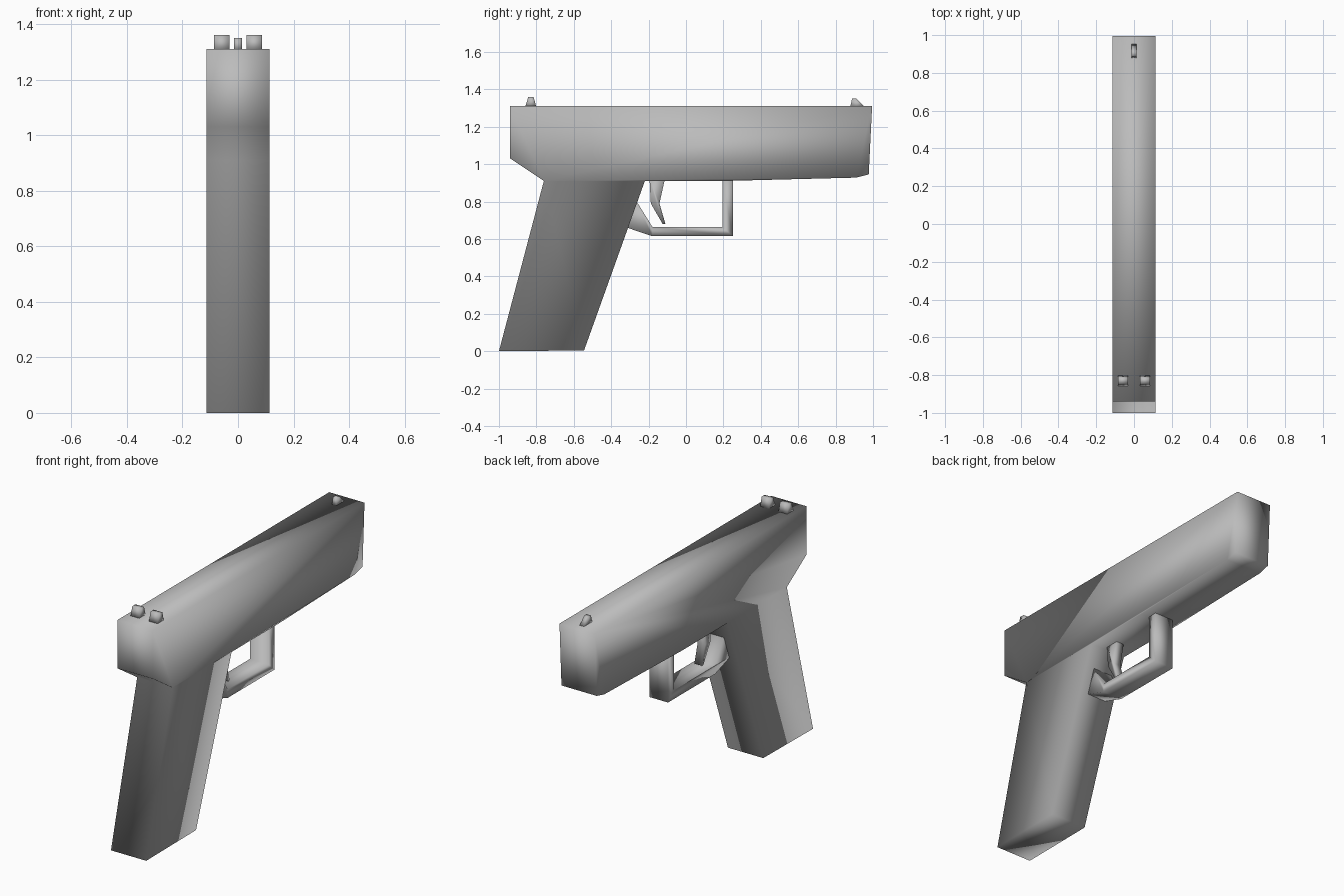
import bpy

cube = bpy.data.objects.get("Cube")
if cube:
    bpy.data.objects.remove(cube, do_unlink=True)

# One grey finish for the whole model
grey = bpy.data.materials.new("matte_grey")
grey.use_nodes = True
colour = (0.5, 0.5, 0.5, 1)
grey.diffuse_color = colour
grey.node_tree.nodes["Principled BSDF"].inputs["Base Color"].default_value = colour


def extrude_profile(name, profile, x0, x1):
    """Extrude a clockwise (y, z) side profile from x0 to x1, softly shaded."""
    n = len(profile)
    verts = [(x, y, z) for x in (x0, x1) for y, z in profile]
    faces = [tuple(range(n)), tuple(reversed(range(n, 2 * n)))]
    for i in range(n):
        j = (i + 1) % n
        faces.append((j, i, i + n, j + n))
    mesh = bpy.data.meshes.new(name)
    mesh.from_pydata(verts, [], faces)
    mesh.materials.append(grey)
    mesh.shade_smooth()
    obj = bpy.data.objects.new(name, mesh)
    bpy.context.collection.objects.link(obj)
    return obj


# Slide and grip share one continuous shell
body = [(-0.94, 1.31), (0.995, 1.31), (0.977, 0.945), (0.91, 0.928),
        (0.2, 0.91), (-0.22, 0.91), (-0.545, 0.004), (-1, 0),
        (-0.76, 0.91), (-0.94, 1.03)]
extrude_profile("slide_and_grip", body, -0.113, 0.113)

# Trigger guard loop, its rear end sunk into the grip
guard = [(-0.27, 0.81), (-0.18, 0.665), (0.195, 0.665), (0.195, 0.92),
         (0.25, 0.92), (0.25, 0.615), (-0.18, 0.615), (-0.32, 0.662)]
extrude_profile("trigger_guard", guard, -0.06, 0.06)

# Curved trigger blade
trigger = [(-0.195, 0.92), (-0.113, 0.92), (-0.142, 0.79),
           (-0.11, 0.68), (-0.125, 0.68), (-0.188, 0.79)]
extrude_profile("trigger", trigger, -0.024, 0.024)

# Pair of rear sights and a front sight blade
rear = [(-0.86, 1.305), (-0.843, 1.36), (-0.815, 1.36), (-0.8, 1.305)]
for side, x0, x1 in (("right", -0.086, -0.031), ("left", 0.031, 0.086)):
    extrude_profile("rear_sight_" + side, rear, x0, x1)
front = [(0.878, 1.305), (0.888, 1.35), (0.912, 1.35), (0.957, 1.305)]
extrude_profile("front_sight", front, -0.014, 0.014)
